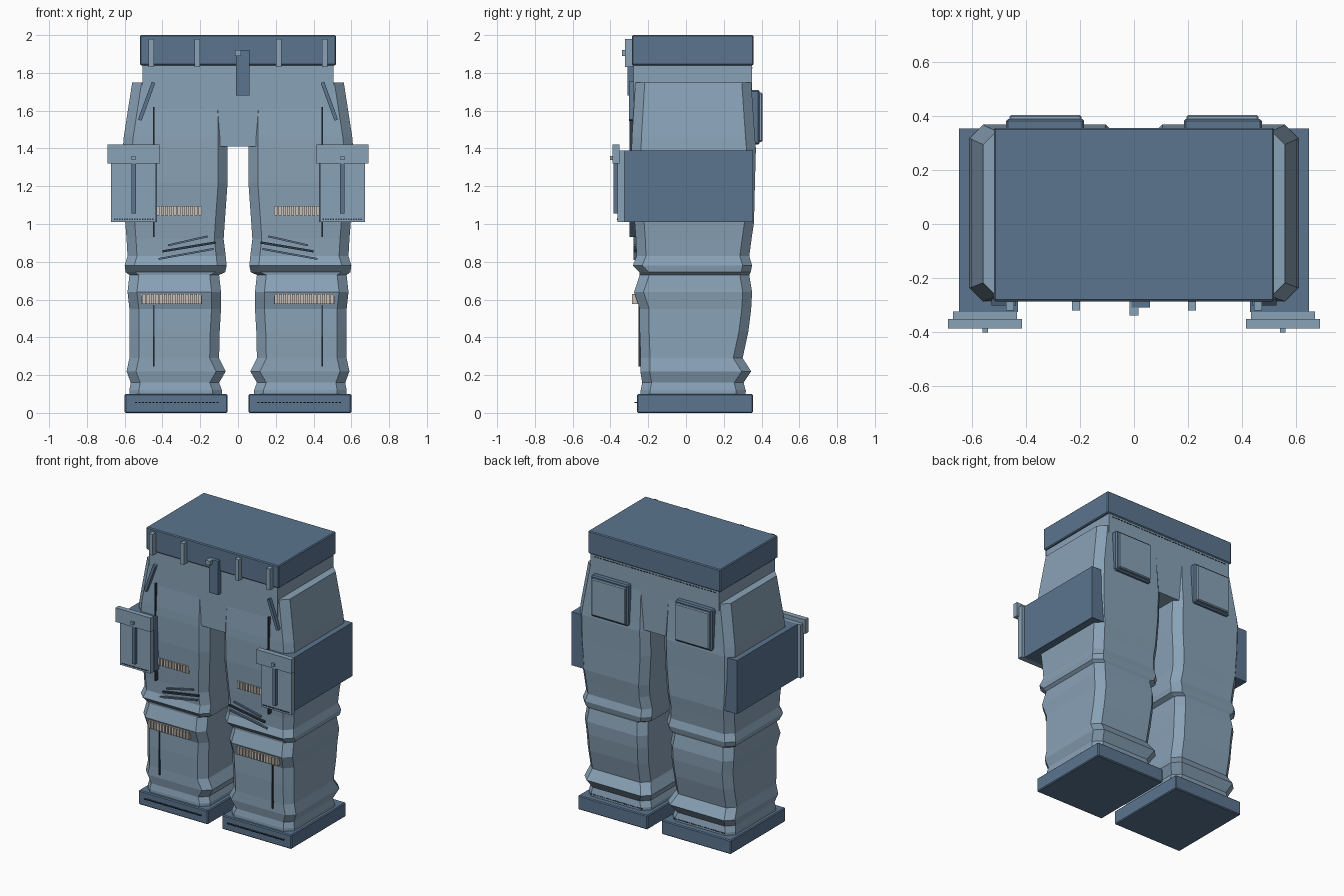
import bpy, bmesh, math
from mathutils import Matrix

cube = bpy.data.objects.get("Cube")
if cube:
    bpy.data.objects.remove(cube, do_unlink=True)


def material(name, rgb):
    m = bpy.data.materials.new(name)
    m.use_nodes = True
    m.diffuse_color = (*rgb, 1)
    m.node_tree.nodes["Principled BSDF"].inputs["Base Color"].default_value = (*rgb, 1)
    return m


LIGHT = material("light denim", (0.25, 0.36, 0.47))
DARK = material("dark denim", (0.105, 0.178, 0.275))
SEAM = material("seam thread", (0.03, 0.045, 0.065))
PATCH = material("beige patch", (0.6, 0.54, 0.48))


def finish(name, bm, mat):
    bmesh.ops.recalc_face_normals(bm, faces=bm.faces)
    mesh = bpy.data.meshes.new(name)
    bm.to_mesh(mesh)
    bm.free()
    mesh.materials.append(mat)
    ob = bpy.data.objects.new(name, mesh)
    bpy.context.collection.objects.link(ob)
    return ob


def add_box(bm, x, y, z, tilt=0):
    """Box from (low, high) ranges, turned by tilt about its own y axis."""
    mid = [(a + b) / 2 for a, b in (x, y, z)]
    size = [abs(b - a) for a, b in (x, y, z)]
    m = Matrix.Translation(mid) @ Matrix.Rotation(tilt, 4, 'Y') @ Matrix.Diagonal((*size, 1))
    bmesh.ops.create_cube(bm, size=1, matrix=m)


def box(name, mat, x, y, z, tilt=0, bevel=0):
    bm = bmesh.new()
    add_box(bm, x, y, z, tilt)
    ob = finish(name, bm, mat)
    if bevel:
        mod = ob.modifiers.new("soft edge", 'BEVEL')
        mod.width = bevel
        mod.segments = 1
    return ob


def strip(name, mat, a, b, y, width):
    """Thin bar on the front running between two (x, z) points."""
    dx, dz = b[0] - a[0], b[1] - a[1]
    length = math.hypot(dx, dz)
    cx, cz = (a[0] + b[0]) / 2, (a[1] + b[1]) / 2
    return box(name, mat, (cx - length / 2, cx + length / 2), y,
               (cz - width / 2, cz + width / 2), -math.atan2(dz, dx))


def stitches(name, x, y, z, count):
    bm = bmesh.new()
    step = (x[1] - x[0]) / count
    for i in range(count):
        left = x[0] + step * (i + 0.2)
        add_box(bm, (left, left + step * 0.6), y, (z - 0.003, z + 0.003))
    return finish(name, bm, SEAM)


# Leg outline: height, inner x, outer x, front y, back y
LEG = [
    (0.09, .085, .575, -.24, .315), (0.12, .085, .575, -.24, .315),
    (0.16, .10, .568, -.232, .305), (0.22, .065, .59, -.242, .345),
    (0.29, .10, .575, -.24, .30), (0.43, .097, .575, -.245, .33),
    (0.55, .09, .575, -.245, .345), (0.64, .09, .585, -.275, .35),
    (0.73, .10, .575, -.245, .335), (0.745, .068, .595, -.247, .342),
    (0.78, .06, .60, -.282, .35), (0.83, .065, .585, -.262, .335),
    (0.92, .076, .59, -.265, .347), (1.01, .07, .597, -.272, .36),
    (1.22, .055, .61, -.285, .365), (1.40, .055, .61, -.288, .37),
    (1.46, .055, .605, -.286, .365), (1.75, .06, .56, -.268, .345),
]


def leg(name, s, chamfer=0.05):
    bm = bmesh.new()
    rings = []
    for z, x0, x1, y0, y1 in LEG:
        c = chamfer
        outline = [(x0 + c, y0), (x1 - c, y0), (x1, y0 + c), (x1, y1 - c),
                   (x1 - c, y1), (x0 + c, y1), (x0, y1 - c), (x0, y0 + c)]
        rings.append([bm.verts.new((s * x, y, z)) for x, y in outline])
    for low, high in zip(rings, rings[1:]):
        for i in range(8):
            j = (i + 1) % 8
            bm.faces.new((low[i], low[j], high[j], high[i]))
    bm.faces.new(rings[0])
    bm.faces.new(rings[-1])
    return finish(name, bm, LIGHT)


def patch(name, s, x, z, slats):
    """Backing plate with a row of narrow slats."""
    bm = bmesh.new()
    add_box(bm, (s * x[0], s * x[1]), (-.277, -.255), z)
    step = (x[1] - x[0]) / slats
    for i in range(slats):
        a = x[0] + step * (i + 0.15)
        add_box(bm, (s * a, s * (a + step * 0.7)), (-.286, -.27), z)
    return finish(name, bm, PATCH)


# Hips and waistband
box("hips", LIGHT, (-.505, .505), (-.277, .35), (1.41, 1.86))
box("waistband", DARK, (-.52, .52), (-.287, .357), (1.84, 2.0), bevel=.006)
stitches("back_waist_stitches", (-.48, .48), (.345, .353), 1.825, 40)

# Fly and waist button
box("fly_flap", DARK, (-.01, .06), (-.31, -.27), (1.68, 1.92))
box("waist_button", LIGHT, (-.017, .017), (-.34, -.28), (1.89, 1.92))

for s, side in ((1, "left"), (-1, "right")):
    def span(a, b):
        return (min(s * a, s * b), max(s * a, s * b))

    # Leg and cuff
    leg(side + "_leg", s)
    box(side + "_cuff", DARK, span(.055, .60), (-.26, .355), (0, .10), bevel=.006)
    stitches(side + "_cuff_front_stitches", span(.1, .55), (-.272, -.255), .055, 24)
    stitches(side + "_cuff_back_stitches", span(.12, .53), (.31, .318), .115, 24)

    # Belt loops
    for x, place in ((.215, "inner"), (.46, "outer")):
        box(f"{side}_{place}_belt_loop", LIGHT, span(x - .015, x + .015),
            (-.322, -.28), (1.83, 1.98))

    # Cargo pocket: body, front panel, flap, strap and stud
    box(side + "_cargo_body", DARK, span(.43, .65), (-.326, .355), (1.01, 1.39))
    box(side + "_cargo_panel", LIGHT, span(.434, .672), (-.362, -.325), (1.01, 1.39))
    box(side + "_cargo_flap", LIGHT, span(.415, .69), (-.388, -.352), (1.32, 1.42))
    box(side + "_cargo_strap", DARK, span(.541, .563), (-.384, -.355), (1.055, 1.33))
    box(side + "_cargo_stud", LIGHT, span(.543, .563), (-.403, -.38), (1.34, 1.36))
    stitches(side + "_cargo_stitches", span(.445, .66), (-.366, -.36), 1.025, 16)

    # Slanted hand pocket opening
    strip(side + "_hand_pocket", DARK, (s * .447, 1.75), (s * .52, 1.55), (-.302, -.26), .02)

    # Front seams
    box(side + "_upper_seam", SEAM, span(.441, .449), (-.298, -.26), (.93, 1.62))
    box(side + "_lower_seam", SEAM, span(.441, .449), (-.252, -.235), (.245, .575))

    # Knee creases
    for n, (a, b, w) in enumerate((((.16, .935), (.37, .887), .01),
                                   ((.12, .902), (.40, .855), .012),
                                   ((.13, .868), (.42, .815), .01))):
        strip(f"{side}_knee_crease_{n + 1}", SEAM if n == 1 else DARK,
              (s * a[0], a[1]), (s * b[0], b[1]), (-.278, -.25), w)

    # Beige repair patches
    patch(side + "_thigh_patch", s, (.19, .50), (1.045, 1.095), 14)
    patch(side + "_shin_patch", s, (.19, .51), (.577, .63), 14)

    # Back pocket
    box(side + "_back_pocket", DARK, span(.185, .475), (.34, .39), (1.42, 1.71), bevel=.008)
    box(side + "_back_pocket_face", LIGHT, span(.195, .462), (.38, .405), (1.435, 1.695),
        bevel=.006)
